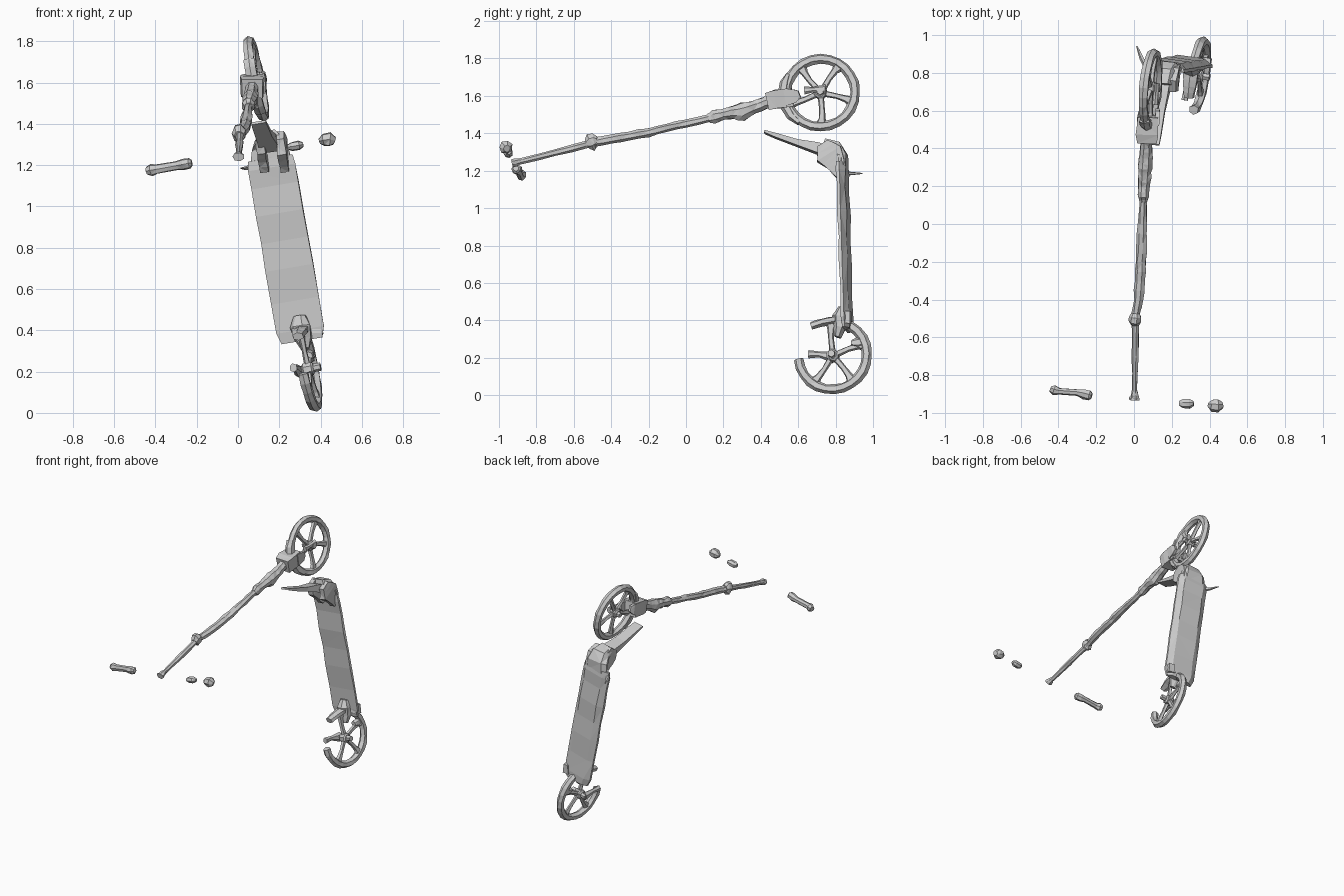
import bpy, bmesh, math, random
from mathutils import Vector as V

random.seed(4)


def ngon(n):
    return [(math.cos((i + .5) * math.tau / n), math.sin((i + .5) * math.tau / n)) for i in range(n)]


BOX = [(-1, -1), (1, -1), (1, 1), (-1, 1)]


def refine(stations):
    """Add a station midway between each pair for a rougher surface."""
    out = [stations[0]]
    for (p, a, b), (q, c, d) in zip(stations, stations[1:]):
        out += [(V(p).lerp(V(q), .5), (a + c) / 2, (b + d) / 2), (q, c, d)]
    return out


def loft(name, stations, side=(1, 0, 0), profile=None, closed=False, jitter=0.08):
    """Skin a profile through stations (point, half width along side, half depth)."""
    profile = profile or ngon(7)
    bm = bmesh.new()
    pts = [V(s[0]) for s in stations]
    n, m, rings = len(pts), len(profile), []
    for i, (p, (_, rx, ry)) in enumerate(zip(pts, stations)):
        a = pts[(i - 1) % n] if closed or i else p
        b = pts[(i + 1) % n] if closed or i < n - 1 else p
        t = (b - a).normalized()
        s = V(side)
        s = (s - t * s.dot(t)).normalized()
        d = t.cross(s)
        ring = []
        for u, v in profile:
            k = 1 + random.uniform(-jitter, jitter)
            ring.append(bm.verts.new(p + s * (u * rx * k) + d * (v * ry * k)))
        rings.append(ring)
    for i in range(n if closed else n - 1):
        q, r = rings[i], rings[(i + 1) % n]
        for j in range(m):
            bm.faces.new((q[j], q[(j + 1) % m], r[(j + 1) % m], r[j]))
    if not closed:
        bm.faces.new(rings[0])
        bm.faces.new(rings[-1])
    bmesh.ops.triangulate(bm, faces=bm.faces)
    bmesh.ops.recalc_face_normals(bm, faces=bm.faces)
    me = bpy.data.meshes.new(name)
    bm.to_mesh(me)
    bm.free()
    ob = bpy.data.objects.new(name, me)
    bpy.context.collection.objects.link(ob)
    return ob


def wheel(name, centre, forward, up, start, sweep, spokes, axle):
    """Spoked wheel; rim runs from start through sweep degrees."""
    c, u = V(centre), V(up).normalized()
    f = V(forward)
    f = (f - u * f.dot(u)).normalized()
    n = f.cross(u)

    def at(r, deg, off=0):
        a = math.radians(deg)
        return c + f * (r * math.cos(a)) + u * (r * math.sin(a)) + n * off

    full = sweep == 360
    k = max(3, round(sweep / 15))
    loft(name + "_rim", [(at(.185, start + sweep * i / k), .026, .027) for i in range(k if full else k + 1)],
         n, ngon(6), full, .1)
    for i, a in enumerate(spokes):
        loft(f"{name}_spoke_{i + 1}", [(at(.015, a), .016, .018), (at(.09, a + 4), .013, .016),
                                       (at(.14, a + 2), .015, .02), (at(.175, a), .018, .034)], n, ngon(5))
    loft(name + "_hub", [(c - n * .028, .024, .024), (c - n * .02, .035, .035),
                         (c + n * .02, .035, .035), (c + n * .028, .024, .024)], f, ngon(8))
    loft(name + "_axle", [(c - n * axle, .02, .02), (c + n * axle, .02, .02)], f, ngon(6))
    return at, n


# Wheels: the front one on the stem, the rear one with a broken rim
LEAN = (-.19, 0, .98)
at, n = wheel("front_wheel", (.088, .72, 1.617), (.09, 1, 0), LEAN, 0, 360,
              (55, 127, 199, 271, 343), .05)
loft("front_fender", [(at(.2, a), .03, r) for a, r in
                      ((150, .014), (163, .026), (180, .03), (200, .03), (218, .026), (235, .014))], n, ngon(6))
loft("front_axle_arm", [(at(.085, 175, .035), .016, .022), (at(.04, 165, .035), .013, .014),
                        (at(.03, 20, .035), .015, .026)], n, ngon(6))
at, n = wheel("rear_wheel", (.34, .785, .212), (.15, 1, 0), LEAN, 185, 263,
              (92, 18, -54, -126), .062)
loft("rear_axle_arm", [(at(.14, 172, -.05), .02, .022), (at(.08, 168, -.05), .014, .016),
                       (at(.0, 90, -.05), .024, .034)], n, ngon(6))
loft("rear_guard", [(at(.12, 32), .02, .02), (at(.15, 25), .026, .032), (at(.18, 22), .02, .025)], n, ngon(6))

# Stem, collar and head tube
loft("stem", refine([((.003, -.93, 1.24), .03, .022), ((.004, -.905, 1.246), .022, .02),
                     ((.004, -.88, 1.252), .014, .017), ((.006, -.7, 1.297), .018, .019),
                     ((.008, -.53, 1.341), .02, .02), ((.012, -.47, 1.355), .024, .024),
                     ((.025, -.4, 1.368), .026, .025), ((.033, -.3, 1.386), .029, .025),
                     ((.037, -.2, 1.405), .03, .025), ((.042, -.1, 1.43), .028, .024),
                     ((.045, 0, 1.452), .024, .023), ((.05, .13, 1.482), .02, .022)]), jitter=.14)
loft("stem_collar", [((.006, -.53, 1.342), .024, .026), ((.006, -.51, 1.352), .034, .048),
                     ((.008, -.49, 1.36), .032, .042), ((.01, -.475, 1.36), .024, .026)])
loft("head_tube", refine([((.05, .12, 1.478), .022, .026), ((.05, .15, 1.488), .03, .038),
                          ((.052, .2, 1.5), .032, .03), ((.057, .25, 1.51), .037, .038),
                          ((.06, .3, 1.513), .04, .052), ((.063, .36, 1.537), .038, .036),
                          ((.066, .42, 1.56), .032, .034), ((.068, .45, 1.57), .036, .04)]), profile=ngon(8), jitter=.1)

# Fork crown and its two short arms
loft("fork_crown", [((.068, .435, 1.57), .05, .046), ((.07, .48, 1.58), .058, .05),
                    ((.073, .57, 1.592), .055, .052)], profile=BOX)
for i, s in enumerate((-1, 1)):
    loft(f"fork_arm_{i + 1}", [((.073 + s * .045, .53, 1.59), .014, .045),
                               ((.08 + s * .045, .58, 1.6), .013, .034),
                               ((.085 + s * .04, .605, 1.61), .011, .02)], profile=BOX)

# Deck: flat front, chamfered and dented underside
SIDE = V((.98, -.14, .187))
HULL = [(-1, -1), (1, -1), (1, -.2), (.66, 1), (-.66, 1), (-1, -.2)]
deck = []
for k, w, d in ((0, .1, .017), (.06, .117, .021), (.22, .117, .017), (.4, .117, .022), (.55, .117, .018),
                (.7, .117, .025), (.85, .117, .018), (.95, .117, .024), (1, .11, .02)):
    deck.append((V((.312, .866, .35)).lerp(V((.158, .838, 1.235)), k), w, d))
loft("deck", deck, SIDE, HULL, jitter=.02)

# Folding bracket: forward tongue, bent plate and side cheeks
loft("folding_tongue", [((.1, .42, 1.407), .036, .006), ((.108, .48, 1.386), .038, .011),
                        ((.125, .6, 1.346), .04, .016), ((.14, .7, 1.32), .045, .026),
                        ((.15, .79, 1.29), .05, .03)], SIDE, BOX, jitter=.04)
loft("neck_plate", [((.163, .842, 1.2), .1, .018), ((.158, .842, 1.28), .088, .02),
                    ((.152, .81, 1.328), .07, .024), ((.145, .74, 1.345), .055, .022)], SIDE, HULL, jitter=.05)
for name, x in (("left_cheek", .115), ("right_cheek", .215)):
    loft(name, refine([((x + .015, .825, 1.175), .02, .025), ((x + .005, .8, 1.235), .022, .05),
                       ((x, .765, 1.29), .022, .072), ((x - .01, .73, 1.345), .018, .035)]), SIDE, BOX, jitter=.12)
loft("side_pin", [((.06, .84, 1.19), .012, .014), ((.04, .88, 1.185), .012, .01),
                  ((.015, .942, 1.185), .004, .003)], profile=ngon(5))

# Rear fender, bracket and corner tab
loft("rear_fender", refine([((.29, .67, .37), .028, .022), ((.295, .73, .388), .04, .022),
                            ((.302, .8, .4), .045, .024), ((.31, .86, .395), .045, .035)]), SIDE, ngon(6), jitter=.12)
loft("rear_bracket", [((.3, .835, .47), .03, .02), ((.305, .825, .42), .05, .04),
                      ((.315, .825, .36), .045, .035), ((.325, .81, .31), .022, .02)], SIDE, jitter=.12)
loft("deck_corner", [((.385, .86, .45), .02, .02), ((.385, .855, .385), .025, .026)], SIDE, BOX)

# Loose handlebar pieces
loft("left_grip", [((-.44, -.872, 1.172), .018, .02), ((-.42, -.88, 1.176), .026, .03),
                   ((-.395, -.885, 1.18), .018, .024), ((-.3, -.892, 1.197), .018, .022),
                   ((-.265, -.9, 1.204), .027, .028), ((-.235, -.908, 1.21), .027, .026),
                   ((-.224, -.91, 1.212), .016, .015)], (0, 1, 0))
loft("right_grip_inner", [((.24, -.95, 1.288), .014, .012), ((.26, -.95, 1.29), .026, .022),
                          ((.295, -.95, 1.297), .027, .022), ((.315, -.948, 1.3), .014, .012)], (0, 1, 0))
loft("right_grip_outer", [((.395, -.957, 1.315), .014, .014), ((.415, -.96, 1.322), .034, .032),
                          ((.445, -.963, 1.325), .036, .036), ((.467, -.958, 1.318), .018, .02)], (0, 1, 0))
